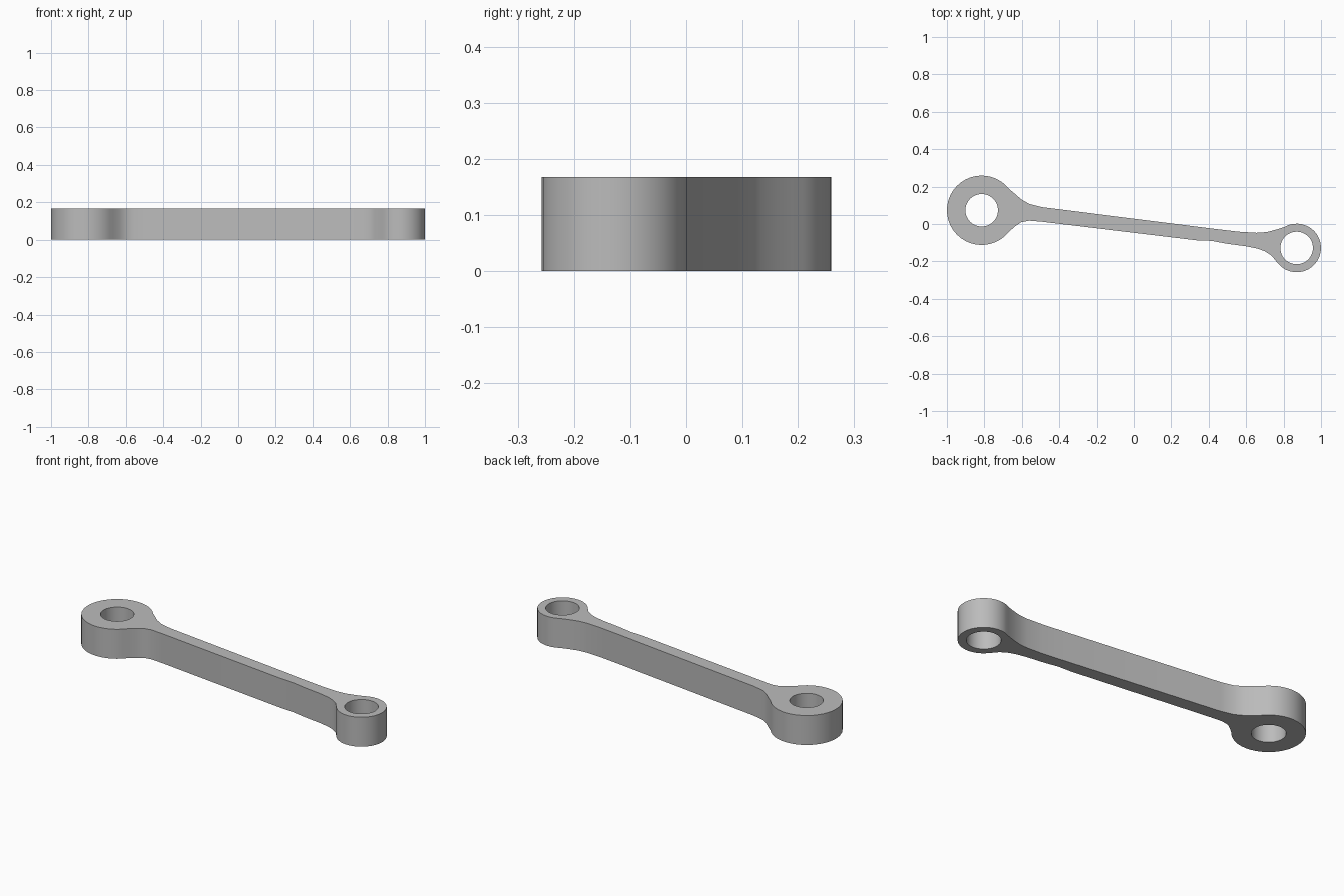
import bpy
from math import sin, cos, radians

cube = bpy.data.objects.get("Cube")
if cube:
    bpy.data.objects.remove(cube, do_unlink=True)

HEIGHT = 0.168
BIG, BIG_R = (-0.8145, 0.0735), 0.1855
SMALL, SMALL_R = (0.87, -0.128), 0.13
HOLE_R = 0.087


def arc(centre, radius, start, end, steps):
    """Points along an arc, angles in degrees."""
    angles = [radians(start + (end - start) * i / steps) for i in range(steps + 1)]
    return [(centre[0] + radius * cos(a), centre[1] + radius * sin(a)) for a in angles]


# Edges of the arm, flaring into the two eyes
upper_edge = [(-0.635, 0.16), (-0.605, 0.133), (-0.56, 0.107), (-0.49, 0.09),
              (0.457, -0.029), (0.56, -0.041), (0.655, -0.047), (0.71, -0.043), (0.76, -0.03)]
lower_edge = [(0.735, -0.168), (0.70, -0.146), (0.66, -0.131), (0.60, -0.119),
              (0.495, -0.105), (0.415, -0.09), (0.335, -0.087), (-0.49, 0.012),
              (-0.56, 0.018), (-0.605, 0.009), (-0.635, -0.012)]

# Closed outline, running clockwise from the big eye
outline = (upper_edge + arc(SMALL, SMALL_R, 120, -140, 24)
           + lower_edge + arc(BIG, BIG_R, -38, -322, 32))
holes = [arc(c, HOLE_R, 0, 352.5, 47) for c in (BIG, SMALL)]

# Filled flat profile with two holes, extruded to full height
curve = bpy.data.curves.new("link_arm", "CURVE")
curve.dimensions = "2D"
curve.fill_mode = "BOTH"
curve.extrude = HEIGHT / 2
for loop in [outline] + holes:
    spline = curve.splines.new("POLY")
    spline.points.add(len(loop) - 1)
    for point, (x, y) in zip(spline.points, loop):
        point.co = (x, y, 0, 1)
    spline.use_cyclic_u = True

link = bpy.data.objects.new("link_arm", curve)
link.location.z = HEIGHT / 2
bpy.context.collection.objects.link(link)

bpy.ops.object.select_all(action="DESELECT")
link.select_set(True)
bpy.context.view_layer.objects.active = link
bpy.ops.object.convert(target="MESH")
link = bpy.context.object

# Weld the caps to the walls and smooth the curved walls
bpy.ops.object.mode_set(mode="EDIT")
bpy.ops.mesh.select_all(action="SELECT")
bpy.ops.mesh.remove_doubles(threshold=0.0005)
bpy.ops.mesh.normals_make_consistent(inside=False)
bpy.ops.object.mode_set(mode="OBJECT")
bpy.ops.object.shade_smooth_by_angle(angle=radians(35))

# Plain grey metal
grey = bpy.data.materials.new("plain_grey")
grey.use_nodes = True
colour = (0.5, 0.5, 0.5, 1)
grey.diffuse_color = colour
grey.node_tree.nodes["Principled BSDF"].inputs["Base Color"].default_value = colour
link.data.materials.clear()
link.data.materials.append(grey)
